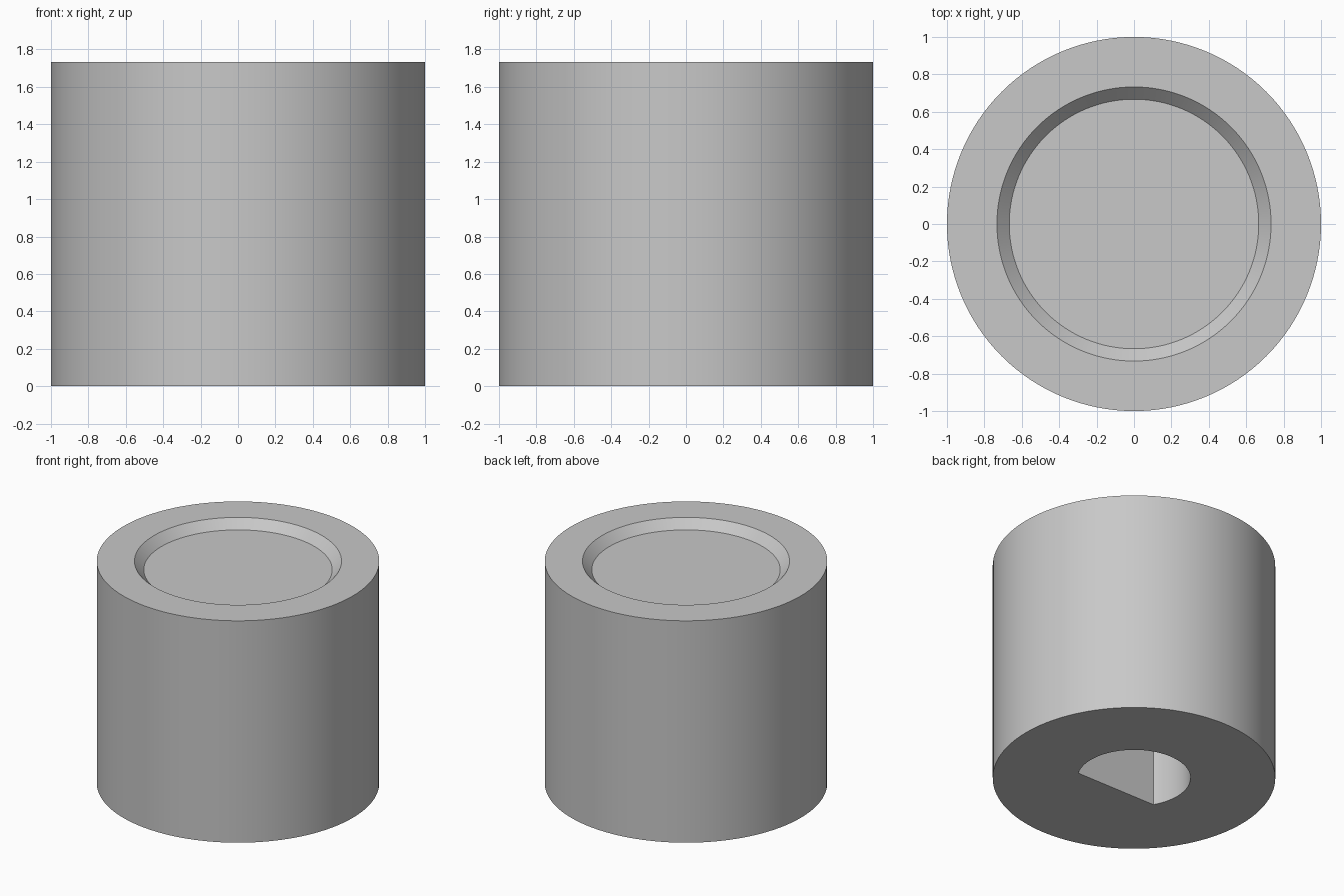
import bpy, bmesh, math

cube = bpy.data.objects.get("Cube")
if cube:
    bpy.data.objects.remove(cube, do_unlink=True)

SEGMENTS = 128
RADIUS, HEIGHT = 1.0, 1.733
DISH_TOP, DISH_FLOOR, DISH_DEPTH = 0.733, 0.667, 0.067
SHAFT_RADIUS, SHAFT_FLAT, SHAFT_DEPTH = 0.4, -0.2, 1.33

gray = bpy.data.materials.new("plain gray")
gray.use_nodes = True
color = (0.58, 0.58, 0.58, 1)
gray.diffuse_color = color
gray.node_tree.nodes["Principled BSDF"].inputs["Base Color"].default_value = color


def make_object(name, bm):
    bmesh.ops.recalc_face_normals(bm, faces=bm.faces)
    mesh = bpy.data.meshes.new(name)
    bm.to_mesh(mesh)
    bm.free()
    mesh.materials.append(gray)
    obj = bpy.data.objects.new(name, mesh)
    bpy.context.collection.objects.link(obj)
    return obj


def stack_rings(name, rings):
    """Skin matching point rings and cap both ends."""
    bm = bmesh.new()
    loops = [[bm.verts.new(p) for p in ring] for ring in rings]
    n = len(loops[0])
    for low, high in zip(loops, loops[1:]):
        for i in range(n):
            j = (i + 1) % n
            bm.faces.new((low[i], low[j], high[j], high[i]))
    bm.faces.new(loops[0][::-1])
    bm.faces.new(loops[-1])
    return make_object(name, bm)


def arc(radius, z, start, end, count):
    step = (end - start) / count
    return [(radius * math.cos(start + i * step),
             radius * math.sin(start + i * step), z) for i in range(count)]


# Round body with a bevelled dish in its top
profile = [(RADIUS, 0), (RADIUS, HEIGHT), (DISH_TOP, HEIGHT),
           (DISH_FLOOR, HEIGHT - DISH_DEPTH)]
knob = stack_rings("knob_body", [arc(r, z, 0, math.tau, SEGMENTS)
                                 for r, z in profile])

# D-shaped shaft socket cut into the underside
a = math.asin(SHAFT_FLAT / SHAFT_RADIUS)
b = math.pi - a
cutter = stack_rings("socket_cutter", [
    arc(SHAFT_RADIUS, z, a, b, 64) + [(SHAFT_RADIUS * math.cos(b), SHAFT_FLAT, z)]
    for z in (-0.2, SHAFT_DEPTH)])
cutter.hide_render = True

socket = knob.modifiers.new("shaft_socket", 'BOOLEAN')
socket.operation = 'DIFFERENCE'
socket.solver = 'EXACT'
socket.object = cutter

bpy.ops.object.select_all(action='DESELECT')
knob.select_set(True)
bpy.context.view_layer.objects.active = knob
bpy.ops.object.modifier_apply(modifier=socket.name)
bpy.data.objects.remove(cutter, do_unlink=True)
bpy.ops.object.shade_smooth_by_angle(angle=math.radians(30))
